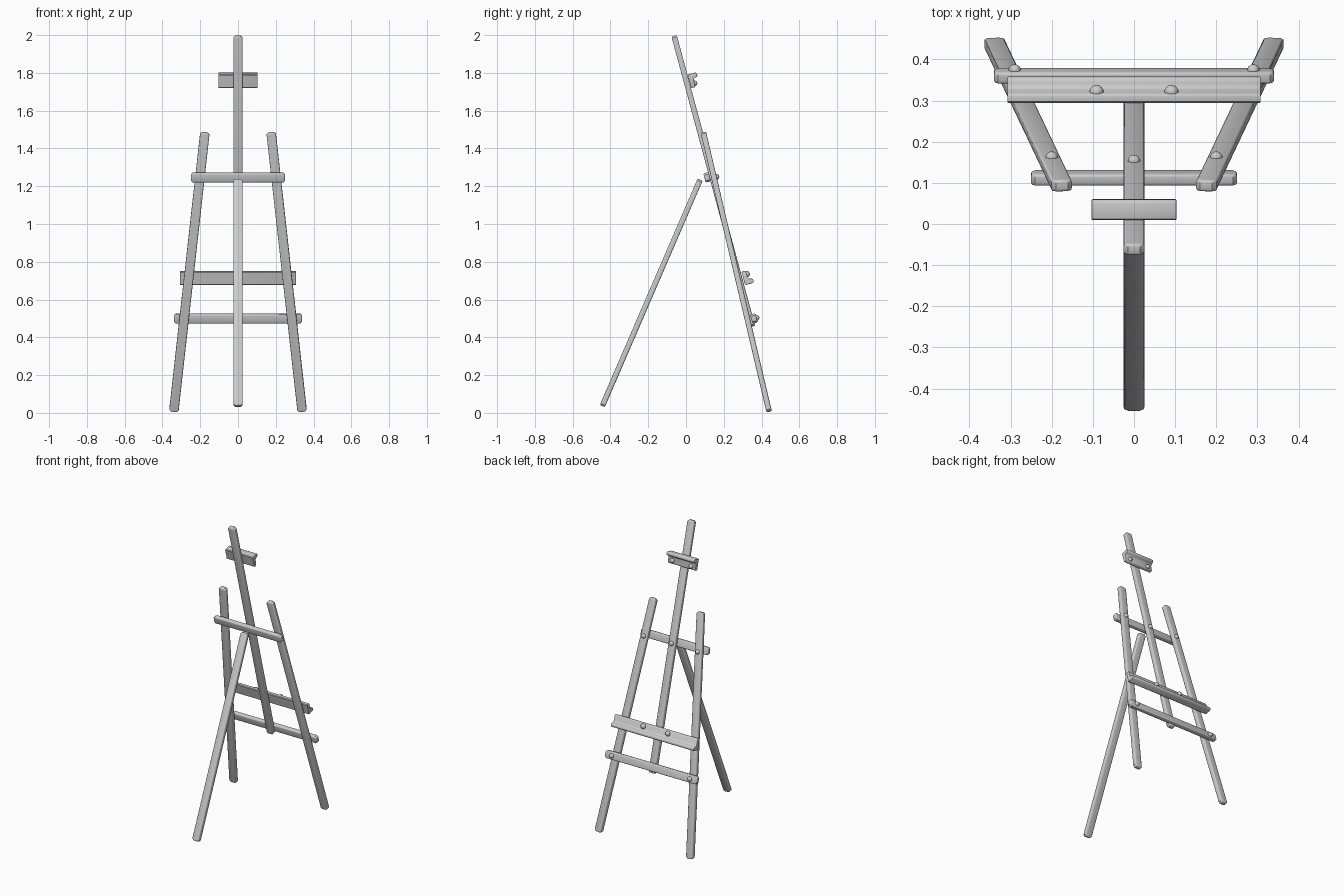
import bpy, bmesh, math
from mathutils import Matrix, Vector

if "Cube" in bpy.data.objects:
    bpy.data.objects.remove(bpy.data.objects["Cube"])

TILT = math.radians(15)
N = Vector((0, math.cos(TILT), math.sin(TILT)))   # outward normal of the easel face
UP = Vector((0, -math.sin(TILT), math.cos(TILT)))  # upward along the easel face
X = Vector((1, 0, 0))


def frame(origin, u, v, w):
    m = Matrix((u, v, w)).transposed().to_4x4()
    m.translation = origin
    return m


def finish(name, bm, matrix):
    bmesh.ops.recalc_face_normals(bm, faces=bm.faces)
    bm.transform(matrix)
    me = bpy.data.meshes.new(name)
    bm.to_mesh(me)
    bm.free()
    ob = bpy.data.objects.new(name, me)
    bpy.context.collection.objects.link(ob)
    bpy.ops.object.select_all(action='DESELECT')
    ob.select_set(True)
    bpy.context.view_layer.objects.active = ob
    bpy.ops.object.shade_smooth_by_angle(angle=math.radians(40))
    return ob


def beam(name, a, b, normal=N, width=0.05, thick=0.029):
    """Wooden bar from a to b with clipped end corners and rounded edges."""
    a, b = Vector(a), Vector(b)
    d = (b - a).normalized()
    n = (normal - d * normal.dot(d)).normalized()
    bm = bmesh.new()
    bmesh.ops.create_cube(bm, size=1)
    bm.transform(Matrix.Diagonal(((b - a).length, thick, width, 1)))
    ends = [e for e in bm.edges
            if abs((e.verts[0].co - e.verts[1].co).normalized().y) > 0.9]
    bmesh.ops.bevel(bm, geom=ends, offset=0.01, segments=1, affect='EDGES', profile=0.5)
    rims = [e for e in bm.edges
            if e.calc_face_angle(0) > 1 and abs(e.verts[0].co.y - e.verts[1].co.y) < 1e-5]
    bmesh.ops.bevel(bm, geom=rims, offset=0.007, segments=3, affect='EDGES', profile=0.5)
    return finish(name, bm, frame((a + b) / 2, d, n, d.cross(n)))


def bolt(name, pos, radius=0.015):
    """Domed bolt head, flat side against the wood."""
    bm = bmesh.new()
    bmesh.ops.create_uvsphere(bm, u_segments=20, v_segments=10, radius=radius)
    bmesh.ops.bisect_plane(bm, geom=bm.verts[:] + bm.edges[:] + bm.faces[:],
                           plane_co=(0, 0, -0.003), plane_no=(0, 0, 1), clear_inner=True)
    bmesh.ops.holes_fill(bm, edges=bm.edges)
    return finish(name, bm, frame(Vector(pos), X, UP, N) @ Matrix.Diagonal((1, 1, 0.95, 1)))


# Ledge cross-section: (out from face, along face), thin plate with a thick rounded lip
LEDGE = [(0.004, -0.037), (0.043, -0.037), (0.048, -0.033), (0.050, -0.027),
         (0.049, -0.019), (0.045, -0.014), (0.039, -0.012), (0.032, -0.010),
         (0.027, -0.006), (0.024, 0.0), (0.023, 0.031), (0.021, 0.035),
         (0.017, 0.037), (0.004, 0.037), (0, 0.033), (0, -0.033)]


def ledge(name, origin, half, flip=1):
    bm = bmesh.new()
    f = bm.faces.new([bm.verts.new((-half, n, t * flip)) for n, t in LEDGE])
    ext = bmesh.ops.extrude_face_region(bm, geom=[f])
    bmesh.ops.translate(bm, vec=(2 * half, 0, 0),
                        verts=[g for g in ext['geom'] if isinstance(g, bmesh.types.BMVert)])
    # close the starting end if the extrusion left it open
    bmesh.ops.holes_fill(bm, edges=[e for e in bm.edges if e.is_boundary])
    rims = [e for e in bm.edges if abs(e.verts[0].co.x - e.verts[1].co.x) < 1e-5]
    bmesh.ops.bevel(bm, geom=rims, offset=0.0025, segments=2, affect='EDGES', profile=0.5)
    return finish(name, bm, frame(origin, X, N, UP))


# Uprights
beam("mast", (0, 0.352, 0.457), (0, -0.063, 1.996))
beam("rear_leg", (0, -0.443, 0.036), (0, 0.075, 1.235), Vector((0, 1, 0)))
for s, side in ((-1, "left"), (1, "right")):
    beam(f"front_leg_{side}", (s * 0.34, 0.44, 0.007), (s * 0.175, 0.092, 1.485))
    bolt(f"upper_bolt_{side}", (s * 0.2, 0.162, 1.25))
    bolt(f"lower_bolt_{side}", (s * 0.29, 0.374, 0.503))

# Cross rails
beam("upper_rail", (-0.25, 0.112, 1.247), (0.25, 0.112, 1.247))
beam("lower_rail", (-0.34, 0.36, 0.5), (0.34, 0.36, 0.5))
bolt("mast_bolt", (0, 0.154, 1.25))

# Canvas tray and the flipped top clamp
tray, clamp = Vector((0, 0.303, 0.712)), Vector((0, 0.018, 1.755))
ledge("canvas_tray", tray, 0.308)
ledge("top_clamp", clamp, 0.103, -1)
for s, side in ((-1, "left"), (1, "right")):
    bolt(f"tray_bolt_{side}", tray + X * s * 0.091 + N * 0.024 + UP * 0.017, 0.017)
    bolt(f"clamp_bolt_{side}", clamp + X * s * 0.07 + N * 0.024 - UP * 0.017)
